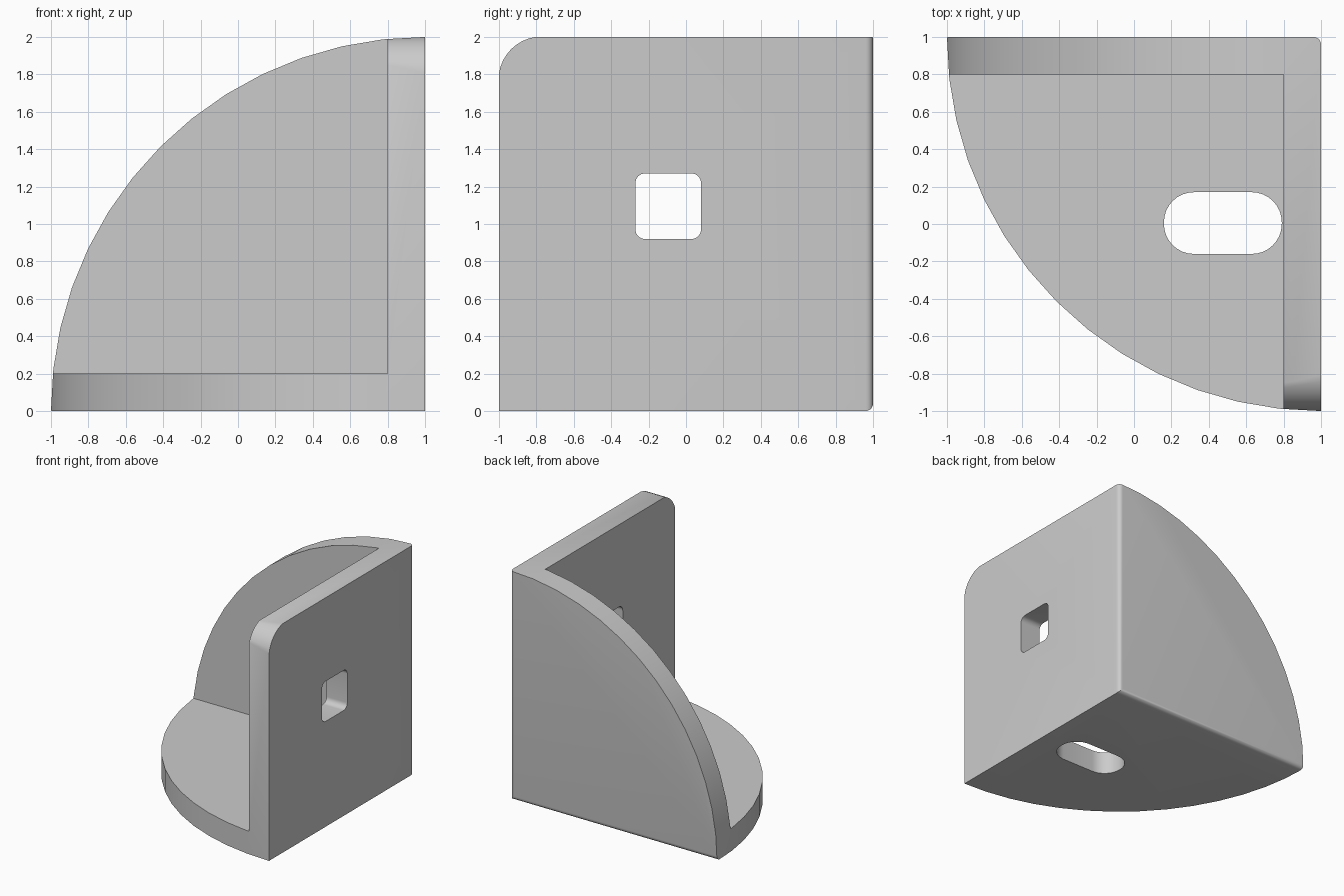
import bpy, bmesh
from math import cos, sin, pi, radians

old = bpy.data.objects.get("Cube")
if old:
    bpy.data.objects.remove(old, do_unlink=True)

grey = bpy.data.materials.new("light grey")
grey.use_nodes = True
colour = (0.6, 0.6, 0.6, 1)
grey.diffuse_color = colour
grey.node_tree.nodes["Principled BSDF"].inputs["Base Color"].default_value = colour


def make(name, bm):
    bmesh.ops.recalc_face_normals(bm, faces=bm.faces)
    mesh = bpy.data.meshes.new(name)
    bm.to_mesh(mesh)
    bm.free()
    mesh.materials.append(grey)
    ob = bpy.data.objects.new(name, mesh)
    bpy.context.collection.objects.link(ob)
    return ob


def box_mesh(lo, hi):
    bm = bmesh.new()
    bmesh.ops.create_cube(bm, size=1)
    for v in bm.verts:
        v.co = [hi[i] if v.co[i] > 0 else lo[i] for i in range(3)]
    return bm


def prism(name, axis, points, lo, hi):
    """Extrude a 2D profile along an axis; profile uses the other two axes in order."""
    bm = bmesh.new()

    def place(p, d):
        co = list(p)
        co.insert("xyz".index(axis), d)
        return co
    face = bm.faces.new([bm.verts.new(place(p, lo)) for p in points])
    new = bmesh.ops.extrude_face_region(bm, geom=[face])["geom"]
    for v in new:
        if isinstance(v, bmesh.types.BMVert):
            v.co["xyz".index(axis)] = hi
    return make(name, bm)


def arc(cx, cy, r, start, end, n):
    return [(cx + r * cos(radians(start + (end - start) * i / n)),
             cy + r * sin(radians(start + (end - start) * i / n))) for i in range(n + 1)]


def rounded_rect(x0, x1, y0, y1, r, n=8):
    pts = []
    for k, (cx, cy) in enumerate([(x1 - r, y1 - r), (x0 + r, y1 - r),
                                  (x0 + r, y0 + r), (x1 - r, y0 + r)]):
        pts += arc(cx, cy, r, 90 * k, 90 * k + 90, n)
    return pts


def apply(ob, cutter, operation):
    mod = ob.modifiers.new("cut", 'BOOLEAN')
    mod.object, mod.operation, mod.solver = cutter, operation, 'EXACT'
    bpy.context.view_layer.objects.active = ob
    bpy.ops.object.modifier_apply(modifier=mod.name)
    bpy.data.objects.remove(cutter, do_unlink=True)


# Oversized block with the rear upright edge and rear bottom edge rounded
bm = box_mesh((-1.5, -1.5, 0), (1, 1, 2.5))
rear = [e for e in bm.edges if all(v.co.y > 0.9 for v in e.verts)
        and (all(v.co.x > 0.9 for v in e.verts) or all(v.co.z < 0.1 for v in e.verts))]
bmesh.ops.bevel(bm, geom=rear, offset=0.04, segments=5, profile=0.5, affect='EDGES')
bracket = make("corner_bracket", bm)

# Hollow that leaves base, back plate and side wall
apply(bracket, make("hollow", box_mesh((-2, -2, 0.2), (0.8, 0.8, 3))), 'DIFFERENCE')

# Quarter-round outlines of back plate and base
back_outline = arc(1, 0, 2, 90, 180, 14) + [(-1, -0.5), (1.5, -0.5), (1.5, 2)]
apply(bracket, prism("back_outline", "y", back_outline, -3, 3), 'INTERSECT')
base_outline = arc(1, 1, 2, 180, 270, 14) + [(1.5, -1), (1.5, 1.5), (-1, 1.5)]
apply(bracket, prism("base_outline", "z", base_outline, -1, 4), 'INTERSECT')

# Rounded top front corner of the side wall
corner = arc(-0.77, 1.77, 0.233, 180, 90, 10) + [(-0.77, 2.3), (-1.3, 2.3), (-1.3, 1.77)]
apply(bracket, prism("wall_corner", "x", corner, 0.5, 1.5), 'DIFFERENCE')

# Square hole in the wall and slot in the base
apply(bracket, prism("wall_hole", "x", rounded_rect(-0.27, 0.08, 0.92, 1.27, 0.05),
                     0.5, 1.5), 'DIFFERENCE')
apply(bracket, prism("base_slot", "z", rounded_rect(0.16, 0.79, -0.16, 0.17, 0.16),
                     -0.5, 0.5), 'DIFFERENCE')

bpy.ops.object.select_all(action='DESELECT')
bracket.select_set(True)
bpy.context.view_layer.objects.active = bracket
bpy.ops.object.shade_smooth_by_angle(angle=radians(30))
